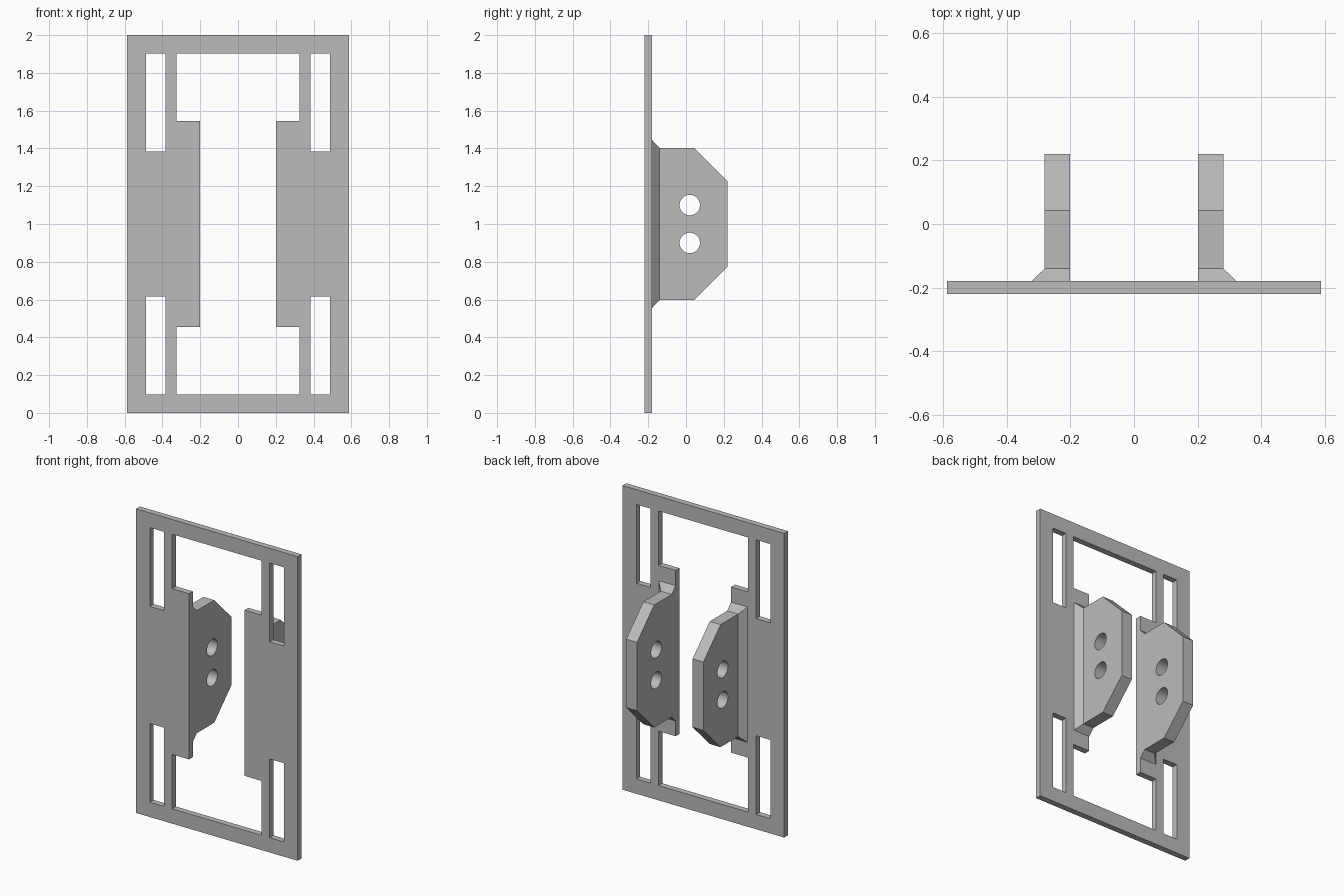
import bpy, bmesh
from mathutils import Matrix, Vector

cube = bpy.data.objects.get("Cube")
if cube:
    bpy.data.objects.remove(cube, do_unlink=True)

grey = bpy.data.materials.new("plain grey")
grey.use_nodes = True
COLOR = (0.5, 0.5, 0.5, 1)
grey.diffuse_color = COLOR
grey.node_tree.nodes["Principled BSDF"].inputs["Base Color"].default_value = COLOR

FRONT, BACK = -0.22, -0.18   # plate faces
MID = 1.0                    # mid height, the model is symmetric about it


def make_object(name, bm):
    bmesh.ops.recalc_face_normals(bm, faces=bm.faces)
    mesh = bpy.data.meshes.new(name)
    bm.to_mesh(mesh)
    bm.free()
    mesh.materials.append(grey)
    obj = bpy.data.objects.new(name, mesh)
    bpy.context.collection.objects.link(obj)
    return obj


def prism(bm, points, depth):
    """Extrude a closed outline along a vector."""
    face = bm.faces.new([bm.verts.new(p) for p in points])
    new = bmesh.ops.extrude_face_region(bm, geom=[face])["geom"]
    bmesh.ops.translate(bm, vec=depth, verts=[v for v in new if isinstance(v, bmesh.types.BMVert)])


def cut(obj, cutter_bm):
    """Subtract a shape from an object and drop the cutter."""
    cutter = make_object("cutter", cutter_bm)
    cutter.hide_render = True
    mod = obj.modifiers.new("cut", "BOOLEAN")
    mod.operation, mod.solver, mod.object = "DIFFERENCE", "EXACT", cutter
    bpy.context.view_layer.objects.active = obj
    bpy.ops.object.modifier_apply(modifier=mod.name)
    bpy.data.objects.remove(cutter, do_unlink=True)


# Mounting plate
bm = bmesh.new()
w = 0.588
prism(bm, [(-w, FRONT, 0), (w, FRONT, 0), (w, FRONT, 2), (-w, FRONT, 2)], (0, BACK - FRONT, 0))
plate = make_object("mounting_plate", bm)

# I-shaped central opening: half widths and half heights
wide, narrow, tall, step = 0.326, 0.202, 0.903, 0.545
quarter = [(wide, tall), (wide, step), (narrow, step)]
right_side = quarter + [(x, -z) for x, z in reversed(quarter)]
outline = right_side + [(-x, z) for x, z in reversed(right_side)]
bm = bmesh.new()
prism(bm, [(x, FRONT - 0.1, MID + z) for x, z in outline], (0, 0.3, 0))

# Four corner slots
for sx in (-1, 1):
    for sz in (-1, 1):
        corners = [(0.384, 0.385), (0.488, 0.385), (0.488, tall), (0.384, tall)]
        prism(bm, [(sx * x, FRONT - 0.1, MID + sz * z) for x, z in corners], (0, 0.3, 0))
cut(plate, bm)

# Bracket: chamfered ear that flares out into its foot on the plate
inner, outer, flare = 0.202, 0.281, 0.042
half = [(-0.14, 0.403), (0.042, 0.403), (0.22, 0.225)]
profile = half + [(y, -z) for y, z in reversed(half)]


def make_bracket(name, side):
    bm = bmesh.new()
    prism(bm, [(inner, y, MID + z) for y, z in profile], (outer - inner, 0, 0))
    bm.normal_update()
    foot = min(bm.faces, key=lambda f: f.calc_center_median().y)
    grown = bmesh.ops.extrude_discrete_faces(bm, faces=[foot])["faces"][0]
    for v in grown.verts:
        v.co.y = BACK
        v.co.z += flare if v.co.z > MID else -flare
        if v.co.x > (inner + outer) / 2:
            v.co.x += flare
    bmesh.ops.scale(bm, vec=(side, 1, 1), verts=bm.verts)
    bracket = make_object(name, bm)

    # Two round bolt holes
    bm = bmesh.new()
    for z in (0.9, 1.1):
        place = Matrix.Translation(Vector((side * 0.24, 0.02, z))) @ Matrix.Rotation(1.570796, 4, "Y")
        bmesh.ops.create_cone(bm, cap_ends=True, segments=48, radius1=0.054, radius2=0.054,
                              depth=0.3, matrix=place)
    cut(bracket, bm)
    bpy.ops.object.select_all(action="DESELECT")
    bracket.select_set(True)
    bpy.context.view_layer.objects.active = bracket
    bpy.ops.object.shade_smooth_by_angle(angle=0.35)


make_bracket("left_bracket", 1)
make_bracket("right_bracket", -1)
